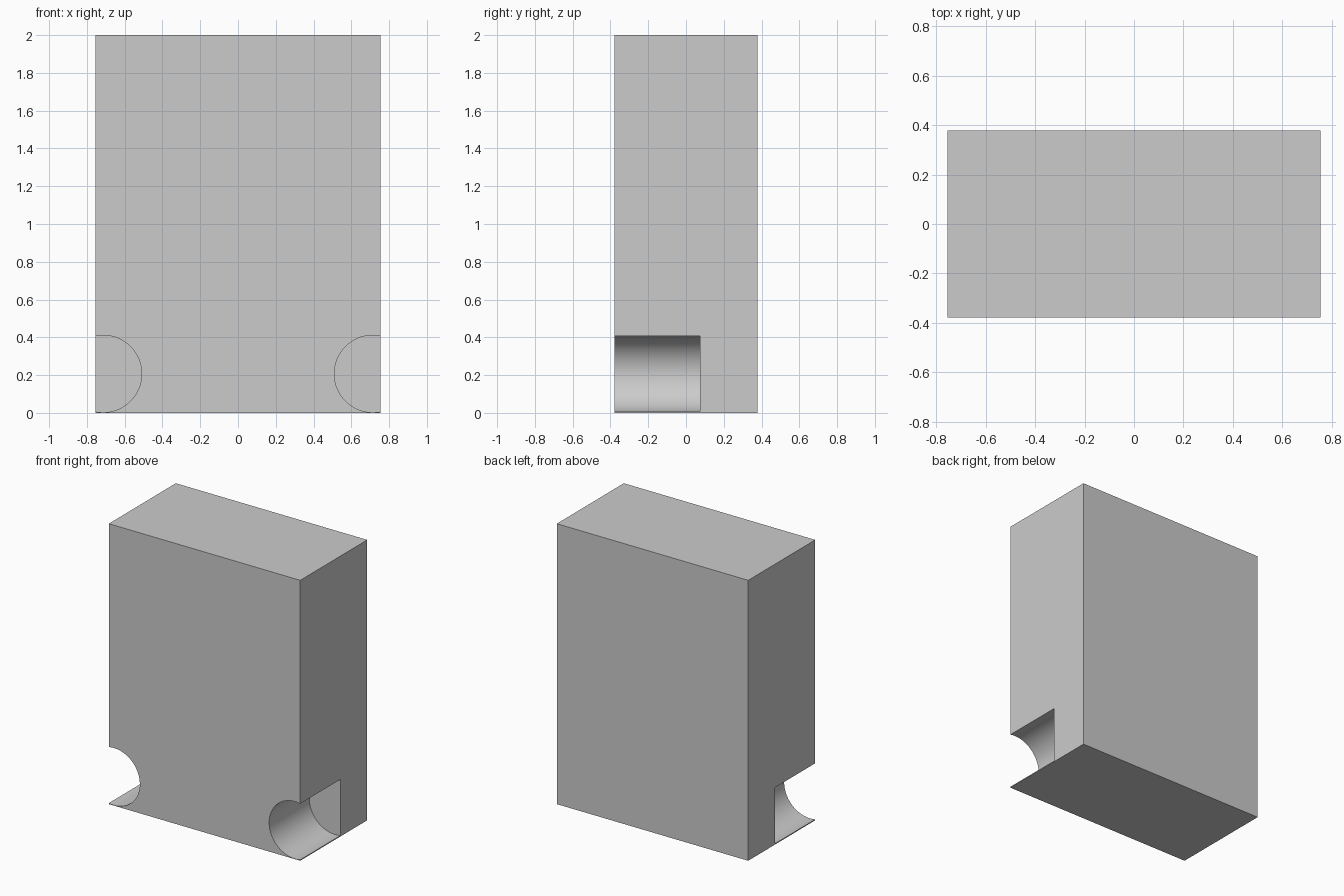
import bpy, math

if "Cube" in bpy.data.objects:
    bpy.data.objects.remove(bpy.data.objects["Cube"])

W, D, H = 1.51, 0.755, 2.0        # overall block size
R, CX, CZ = 0.204, 0.714, 0.207   # notch radius and axis position
Y_END = 0.075                     # depth where the notch stops

# main block
bpy.ops.mesh.primitive_cube_add(size=1, location=(0, 0, H / 2))
block = bpy.context.object
block.name = "block"
block.scale = (W, D, H)
bpy.ops.object.transform_apply(location=True, scale=True)

# round notches in the two lower front corners
y_start = -D / 2 - 0.1
for side, label in ((-1, "left"), (1, "right")):
    bpy.ops.mesh.primitive_cylinder_add(
        vertices=96, radius=R, depth=Y_END - y_start,
        location=(side * CX, (y_start + Y_END) / 2, CZ),
        rotation=(math.pi / 2, 0, 0))
    cutter = bpy.context.object
    cutter.name = label + "_notch_cutter"
    cut = block.modifiers.new(label + "_notch", 'BOOLEAN')
    cut.operation = 'DIFFERENCE'
    cut.solver = 'EXACT'
    cut.object = cutter
    bpy.ops.object.select_all(action='DESELECT')
    block.select_set(True)
    bpy.context.view_layer.objects.active = block
    bpy.ops.object.modifier_apply(modifier=cut.name)
    bpy.data.objects.remove(cutter, do_unlink=True)

# smooth notch walls, sharp block edges
bpy.ops.object.shade_smooth_by_angle(angle=math.radians(30))
